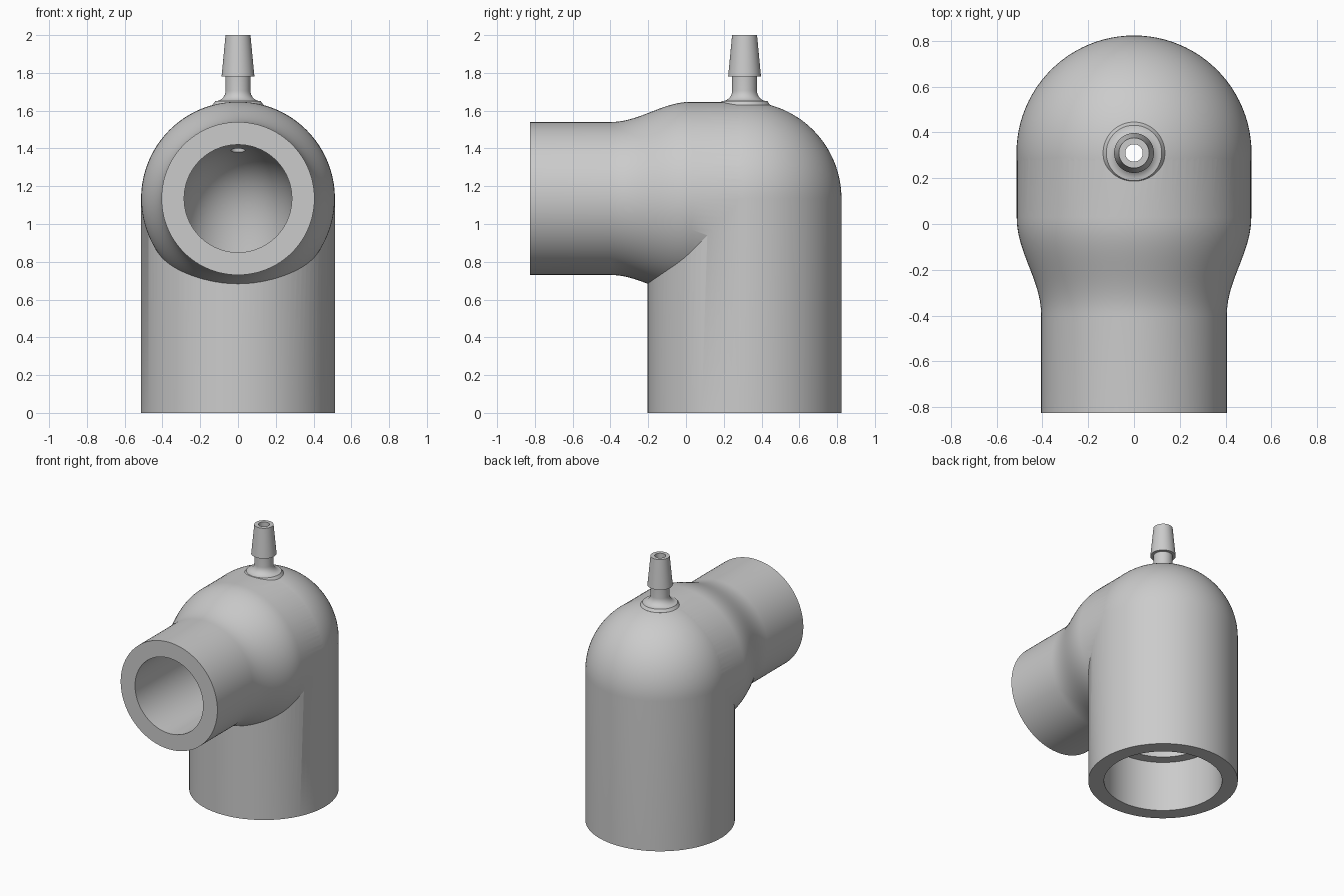
import bpy, bmesh
from math import sin, cos, pi
from mathutils import Vector, Matrix

cube = bpy.data.objects.get("Cube")
if cube:
    bpy.data.objects.remove(cube, do_unlink=True)

SEG = 96
AXIS_Z = 1.135      # height of the side pipe's axis
STEM_Y = 0.31       # centre of the upright pipe
R = 0.513           # upright pipe radius

grey = bpy.data.materials.new("plain grey")
grey.use_nodes = True
grey.diffuse_color = (0.6, 0.6, 0.6, 1)
grey.node_tree.nodes["Principled BSDF"].inputs["Base Color"].default_value = (0.6, 0.6, 0.6, 1)


def loft(name, rings):
    """Closed solid through a list of rings."""
    bm = bmesh.new()
    loops = [[bm.verts.new(p) for p in ring] for ring in rings]
    for a, b in zip(loops, loops[1:]):
        for i in range(len(a)):
            j = (i + 1) % len(a)
            bm.faces.new((a[i], a[j], b[j], b[i]))
    bm.faces.new(loops[0])
    bm.faces.new(loops[-1])
    bmesh.ops.recalc_face_normals(bm, faces=bm.faces)
    mesh = bpy.data.meshes.new(name)
    bm.to_mesh(mesh)
    bm.free()
    mesh.materials.append(grey)
    obj = bpy.data.objects.new(name, mesh)
    bpy.context.collection.objects.link(obj)
    return obj


def ellipse(centre, u, v):
    return [centre + u * cos(2 * pi * i / SEG) + v * sin(2 * pi * i / SEG) for i in range(SEG)]


def lathe(name, profile, matrix):
    """Revolve (radius, height) points about local z."""
    x, y = Vector((1, 0, 0)), Vector((0, 1, 0))
    return loft(name, [[matrix @ p for p in ellipse(Vector((0, 0, h)), x * r, y * r)]
                       for r, h in profile])


def combine(target, tool, operation):
    mod = target.modifiers.new(operation, 'BOOLEAN')
    mod.operation, mod.solver, mod.object = operation, 'EXACT', tool
    bpy.context.view_layer.objects.active = target
    bpy.ops.object.modifier_apply(modifier=mod.name)
    bpy.data.objects.remove(tool, do_unlink=True)


upright = Matrix.Translation((0, STEM_Y, 0))
sideways = Matrix.Translation((0, 0, AXIS_Z)) @ Matrix.Rotation(-pi / 2, 4, 'X')

# Upright pipe with a domed top
dome = [(R * cos(k * pi / 64), AXIS_Z + R * sin(k * pi / 64)) for k in range(32)]
body = lathe("elbow_fitting", [(R, 0)] + dome + [(0.005, AXIS_Z + R)], upright)

# Side pipe swelling into the elbow
swell = [(0.405 + 0.107 * (1 - cos(pi * k / 20)) / 2, -0.4 + 0.43 * k / 20) for k in range(21)]
side = lathe("side_pipe", [(0.405, -0.825)] + swell + [(0.512, STEM_Y)], sideways)
combine(body, side, 'UNION')

# Hose barb with a filleted foot
fillet = [(0.121 - 0.055 * sin(k * pi / 16), 1.705 - 0.055 * cos(k * pi / 16)) for k in range(9)]
barb = lathe("hose_barb", [(0.13, 1.5), (0.135, 1.63)] + fillet
             + [(0.066, 1.78), (0.087, 1.78), (0.066, 2)], upright)
combine(body, barb, 'UNION')

# Curved inner passage: rings fan about the inside corner of the bend
pivot, inner = Vector((0, -0.04, 0.83)), 0.02
rings = []
for k in range(33):
    s, c = sin(k * pi / 64), cos(k * pi / 64)
    reach = ((s / 0.68) ** 3 + (c / 0.59) ** 3) ** (-1 / 3)
    out = Vector((0, s, c))
    width = 0.285 + 0.045 * k / 32
    rings.append(ellipse(pivot + out * (reach + inner) / 2,
                         Vector((width, 0, 0)), out * (reach - inner) / 2))
rings.insert(0, [p - Vector((0, 1, 0)) for p in rings[0]])
rings.append([p - Vector((0, 0, 0.6)) for p in rings[-1]])
combine(body, loft("passage_cutter", rings), 'DIFFERENCE')

# Wider socket at the bottom and the narrow barb bore
combine(body, lathe("socket_cutter", [(0.405, -0.1), (0.405, 0.38)], upright), 'DIFFERENCE')
combine(body, lathe("bore_cutter", [(0.038, 1.2), (0.038, 2.1)], upright), 'DIFFERENCE')

# Smooth shading with crisp rims
bpy.ops.object.select_all(action='DESELECT')
body.select_set(True)
bpy.context.view_layer.objects.active = body
bpy.ops.object.shade_smooth_by_angle(angle=pi / 6)
